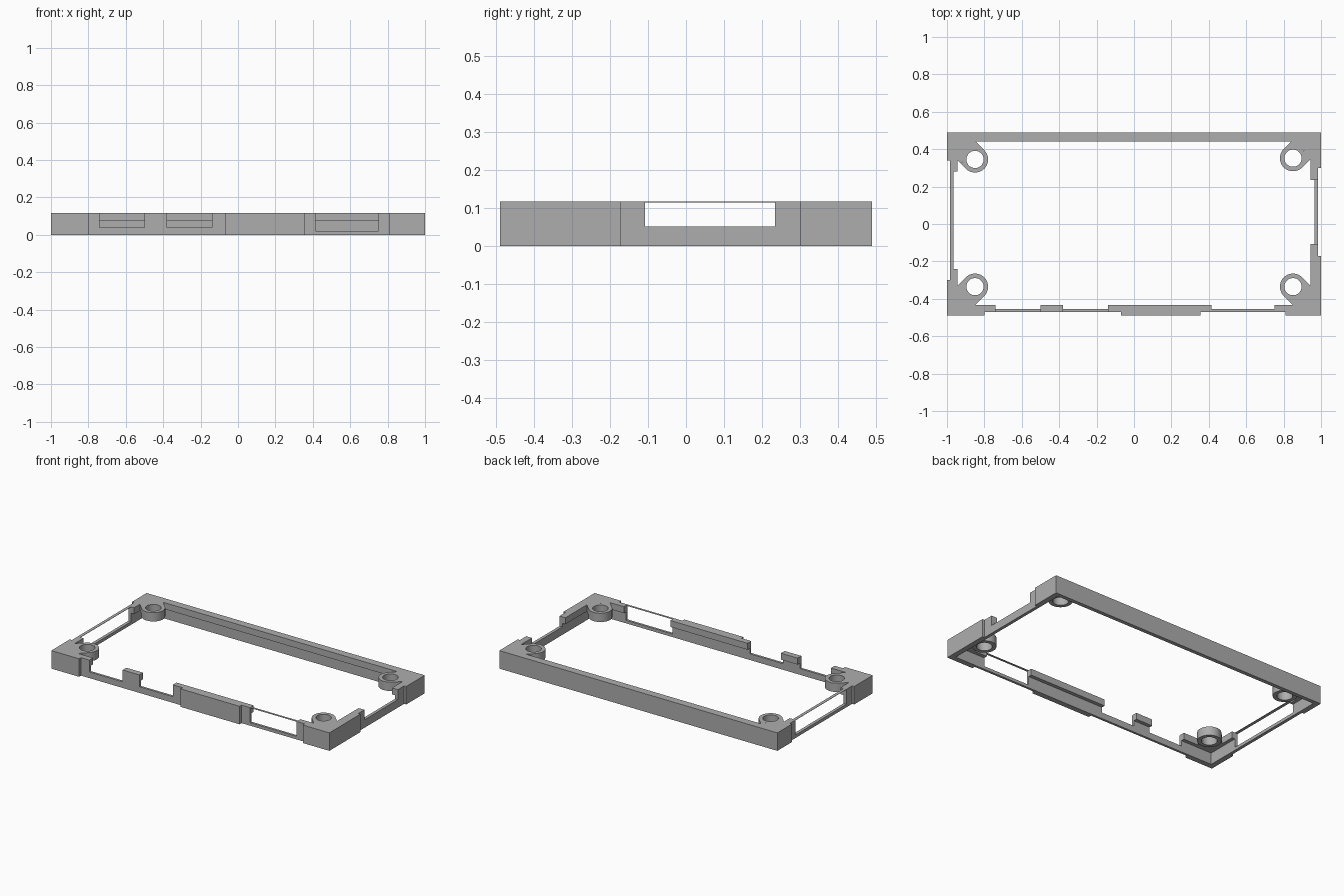
import bpy, bmesh, math

if "Cube" in bpy.data.objects:
    bpy.data.objects.remove(bpy.data.objects["Cube"])

grey = bpy.data.materials.new("plain_grey")
grey.use_nodes = True
COLOUR = (0.42, 0.42, 0.42, 1)
grey.diffuse_color = COLOUR
grey.node_tree.nodes["Principled BSDF"].inputs["Base Color"].default_value = COLOUR

TOP, LIP = 0.117, 0.075          # frame height, underside of the inner lip
SIDE_IN, SIDE_OUT, SIDE_LIP = 0.965, 0.985, 0.943
FRONT_OUT, FRONT_IN, FRONT_LIP = -0.47, -0.455, -0.432
BACK_IN, BACK_LIP, EDGE = 0.465, 0.44, 0.49
BOSS_R, HOLE_R, BOSS_Z = 0.07, 0.046, 0.06


def finish(name, bm):
    bmesh.ops.recalc_face_normals(bm, faces=bm.faces)
    mesh = bpy.data.meshes.new(name)
    bm.to_mesh(mesh)
    bm.free()
    mesh.materials.append(grey)
    ob = bpy.data.objects.new(name, mesh)
    bpy.context.collection.objects.link(ob)
    return ob


def boxes(name, items):
    """Join boxes given as (x0, x1, y0, y1, z0, z1)."""
    bm = bmesh.new()
    for x0, x1, y0, y1, z0, z1 in items:
        for v in bmesh.ops.create_cube(bm, size=1)["verts"]:
            v.co = (x0 if v.co.x < 0 else x1,
                    y0 if v.co.y < 0 else y1,
                    z0 if v.co.z < 0 else z1)
    return finish(name, bm)


def prism(name, outline, z0, z1):
    bm = bmesh.new()
    face = bm.faces.new([bm.verts.new((x, y, z0)) for x, y in outline])
    ext = bmesh.ops.extrude_face_region(bm, geom=[face])["geom"]
    for v in ext:
        if isinstance(v, bmesh.types.BMVert):
            v.co.z = z1
    return finish(name, bm)


def ring(name, cx, cy, n=40):
    bm = bmesh.new()
    loops = []
    for r, z in ((BOSS_R, BOSS_Z), (BOSS_R, TOP), (HOLE_R, TOP), (HOLE_R, BOSS_Z)):
        loops.append([bm.verts.new((cx + r * math.cos(math.tau * i / n),
                                    cy + r * math.sin(math.tau * i / n), z))
                      for i in range(n)])
    for k in range(4):
        a, b = loops[k], loops[(k + 1) % 4]
        for i in range(n):
            j = (i + 1) % n
            bm.faces.new((a[i], a[j], b[j], b[i]))
    ob = finish(name, bm)
    bpy.ops.object.select_all(action='DESELECT')
    ob.select_set(True)
    bpy.context.view_layer.objects.active = ob
    bpy.ops.object.shade_smooth_by_angle()


# Screw bosses and their diagonal webs; remember where the lips meet each web
ends = {}
half = BOSS_R * math.sqrt(0.5)
for sx, sy, cy in ((-1, 1, 0.345), (1, 1, 0.352), (-1, -1, 0.335), (1, -1, 0.335)):
    name = ("left" if sx > 0 else "right") + ("_back" if sy > 0 else "_front")
    cx = 0.85
    lip, wall = (BACK_LIP, BACK_IN) if sy > 0 else (-FRONT_LIP, -FRONT_IN)
    px = cx - half + (lip - cy - half)
    py = cy - half + (SIDE_LIP - cx - half)
    ends[sx, sy] = (sx * px, sy * py)
    pts = [(px, lip), (px, wall), (SIDE_IN, wall), (SIDE_IN, py), (SIDE_LIP, py)]
    for i in range(17):
        a = math.radians(-45 + 180 * i / 16)
        pts.append((cx + BOSS_R * math.cos(a), cy + BOSS_R * math.sin(a)))
    prism(name + "_web", [(sx * x, sy * y) for x, y in pts], LIP, TOP)
    ring(name + "_boss", sx * cx, sy * cy)

# Back wall with overhanging lip
boxes("back_wall", [
    (-1, 1, BACK_IN, EDGE, 0, TOP),
    (ends[-1, 1][0], ends[1, 1][0], BACK_LIP, BACK_IN, LIP, TOP)])

# Front wall: core with port cutouts
cuts = ((-0.74, -0.50, 0.04), (-0.38, -0.14, 0.04), (0.415, 0.75, 0.02))
core, lips, x = [], [], -1
for x0, x1, z in cuts + ((1, 1, 0),):
    core.append((x, x0, FRONT_OUT, FRONT_IN, 0, TOP))
    lips.append((max(x, ends[-1, -1][0]), min(x0, ends[1, -1][0]),
                 FRONT_IN, FRONT_LIP, LIP, TOP))
    if x1 > x0:
        core.append((x0, x1, FRONT_OUT, FRONT_IN, 0, z))
    x = x1
boxes("front_wall", core)
boxes("front_lip", lips)
boxes("front_pads", [(a, b, -EDGE, FRONT_OUT, 0, TOP)
                     for a, b in ((-1, -0.80), (-0.07, 0.355), (0.81, 1))])

# Side walls: side, notch ends, notch floor, outer step positions
for sx, n0, n1, nz, s0, s1 in ((1, -0.108, 0.235, 0.052, -0.172, 0.30),
                               (-1, -0.24, 0.28, 0.02, -0.30, 0.34)):
    name = "left" if sx > 0 else "right"
    a, b, c, d = sx * SIDE_LIP, sx * SIDE_IN, sx * SIDE_OUT, sx
    boxes(name + "_wall", [
        (b, c, FRONT_IN, n0, 0, TOP), (b, c, n0, n1, 0, nz),
        (b, c, n1, BACK_IN, 0, TOP),
        (c, d, FRONT_IN, s0, 0, TOP), (c, d, s1, BACK_IN, 0, TOP)])
    boxes(name + "_lip", [(a, b, ends[sx, -1][1], n0, LIP, TOP),
                          (a, b, n1, ends[sx, 1][1], LIP, TOP)])

# Paper-thin strips closing the two open windows
boxes("window_strips", [
    (0.415, 0.75, FRONT_OUT, FRONT_IN, TOP - 0.002, TOP),
    (-SIDE_OUT, -SIDE_IN, -0.24, 0.28, TOP - 0.002, TOP)])
